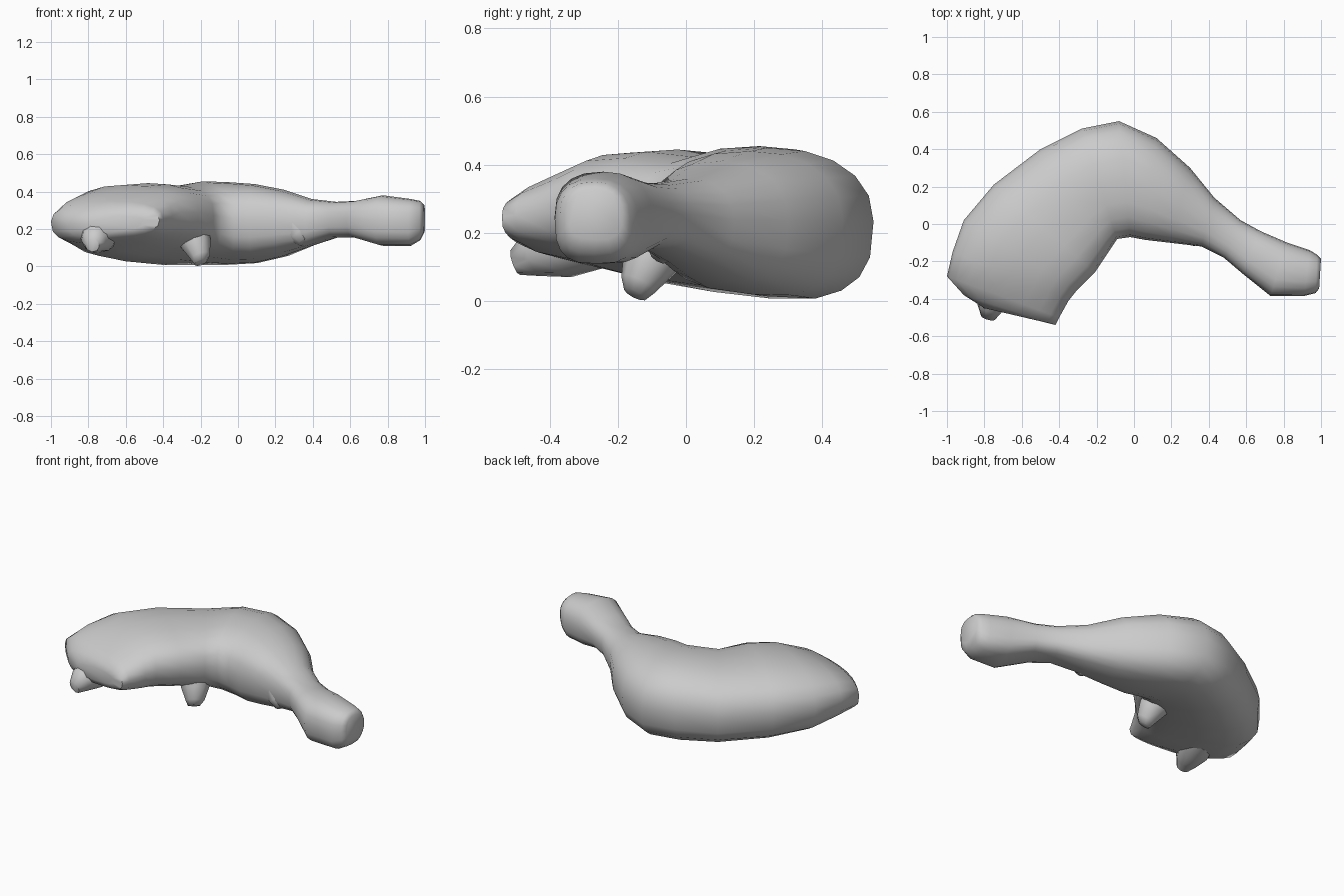
import bpy, bmesh
from math import cos, sin, pi, copysign
from mathutils import Vector

if "Cube" in bpy.data.objects:
    bpy.data.objects.remove(bpy.data.objects["Cube"])

SIDES = 20


def soft(v, power):
    return copysign(abs(v) ** power, v)


def loft(name, rings, angle):
    """Skin a list of vertex rings and close both ends."""
    bm = bmesh.new()
    rows = [[bm.verts.new(p) for p in ring] for ring in rings]
    n = len(rows[0])
    for a, b in zip(rows, rows[1:]):
        for i in range(n):
            j = (i + 1) % n
            bm.faces.new((a[i], a[j], b[j], b[i]))
    bm.faces.new(rows[0])
    bm.faces.new(rows[-1])
    bmesh.ops.recalc_face_normals(bm, faces=bm.faces)
    me = bpy.data.meshes.new(name)
    bm.to_mesh(me)
    bm.free()
    ob = bpy.data.objects.new(name, me)
    bpy.context.collection.objects.link(ob)
    bpy.context.view_layer.objects.active = ob
    ob.select_set(True)
    bpy.ops.object.shade_smooth_by_angle(angle=angle)
    ob.select_set(False)
    return ob


def section(ox, oy, ix, iy, low_out, low_in, top):
    """Rounded upright slice from the outer edge of the bend to the inner edge."""
    ring = []
    for k in range(SIDES):
        t = 2 * pi * k / SIDES
        c, s = cos(t), sin(t)
        # round back, fuller lower edges, steeper inner wall
        power = (0.9 if c > 0 else 0.8) if s > 0 else 0.68
        u = 0.5 + 0.5 * soft(c, power)
        low = low_in + (low_out - low_in) * max(0, min(1, (u - 0.1) * 1.6))
        mid = low + (top - low) * 0.52
        half = top - mid if s > 0 else mid - low
        ring.append((ix + (ox - ix) * u, iy + (oy - iy) * u,
                     mid + half * soft(s, power)))
    return ring


def limb(name, stations, sides=9):
    """Tapered stub through (x, y, z, radius) stations."""
    pts = [Vector(s[:3]) for s in stations]
    axis = (pts[-1] - pts[0]).normalized()
    side = axis.orthogonal().normalized()
    up = axis.cross(side)
    rings = [[p + (side * cos(2 * pi * k / sides) + up * sin(2 * pi * k / sides)) * s[3]
              for k in range(sides)] for p, s in zip(pts, stations)]
    return loft(name, rings, 1.1)


# Curved body narrowing into the knobbed tail end
body = [
    (-0.80, -0.45, -0.50, -0.52, 0.18, 0.20, 0.27),
    (-0.91, -0.38, -0.42, -0.54, 0.14, 0.18, 0.31),
    (-1.00, -0.28, -0.40, -0.50, 0.12, 0.15, 0.35),
    (-0.97, -0.15, -0.35, -0.41, 0.09, 0.13, 0.40),
    (-0.91, 0.02, -0.31, -0.36, 0.05, 0.13, 0.435),
    (-0.75, 0.21, -0.21, -0.26, 0.02, 0.12, 0.445),
    (-0.50, 0.40, -0.13, -0.14, 0.00, 0.10, 0.43),
    (-0.28, 0.51, -0.09, -0.08, 0.00, 0.06, 0.455),
    (-0.08, 0.55, -0.02, -0.07, 0.00, 0.04, 0.45),
    (0.12, 0.46, 0.06, -0.085, 0.01, 0.04, 0.44),
    (0.30, 0.30, 0.19, -0.10, 0.05, 0.07, 0.41),
    (0.43, 0.14, 0.36, -0.12, 0.11, 0.11, 0.36),
    (0.57, 0.02, 0.48, -0.18, 0.155, 0.155, 0.345),
    (0.68, -0.04, 0.58, -0.265, 0.155, 0.155, 0.35),
    (0.82, -0.10, 0.73, -0.385, 0.11, 0.11, 0.38),
    (0.94, -0.14, 0.91, -0.385, 0.11, 0.11, 0.36),
    (0.98, -0.165, 0.97, -0.37, 0.14, 0.14, 0.35),
    (1.00, -0.185, 0.99, -0.345, 0.18, 0.18, 0.33),
]
loft("curved_body", [section(*s) for s in body], 1.1)

# Stubs tucked under the front edge
limb("inner_foot", [(-0.26, -0.06, 0.20, 0.11), (-0.22, -0.11, 0.11, 0.08),
                    (-0.20, -0.14, 0.05, 0.055), (-0.20, -0.15, 0.02, 0.035)])
limb("front_paw", [(-0.72, -0.28, 0.19, 0.10), (-0.75, -0.37, 0.165, 0.10),
                   (-0.77, -0.45, 0.14, 0.07), (-0.78, -0.50, 0.115, 0.04)])
limb("small_knee", [(0.30, -0.03, 0.21, 0.09), (0.335, -0.065, 0.16, 0.06),
                    (0.35, -0.08, 0.13, 0.03)])
